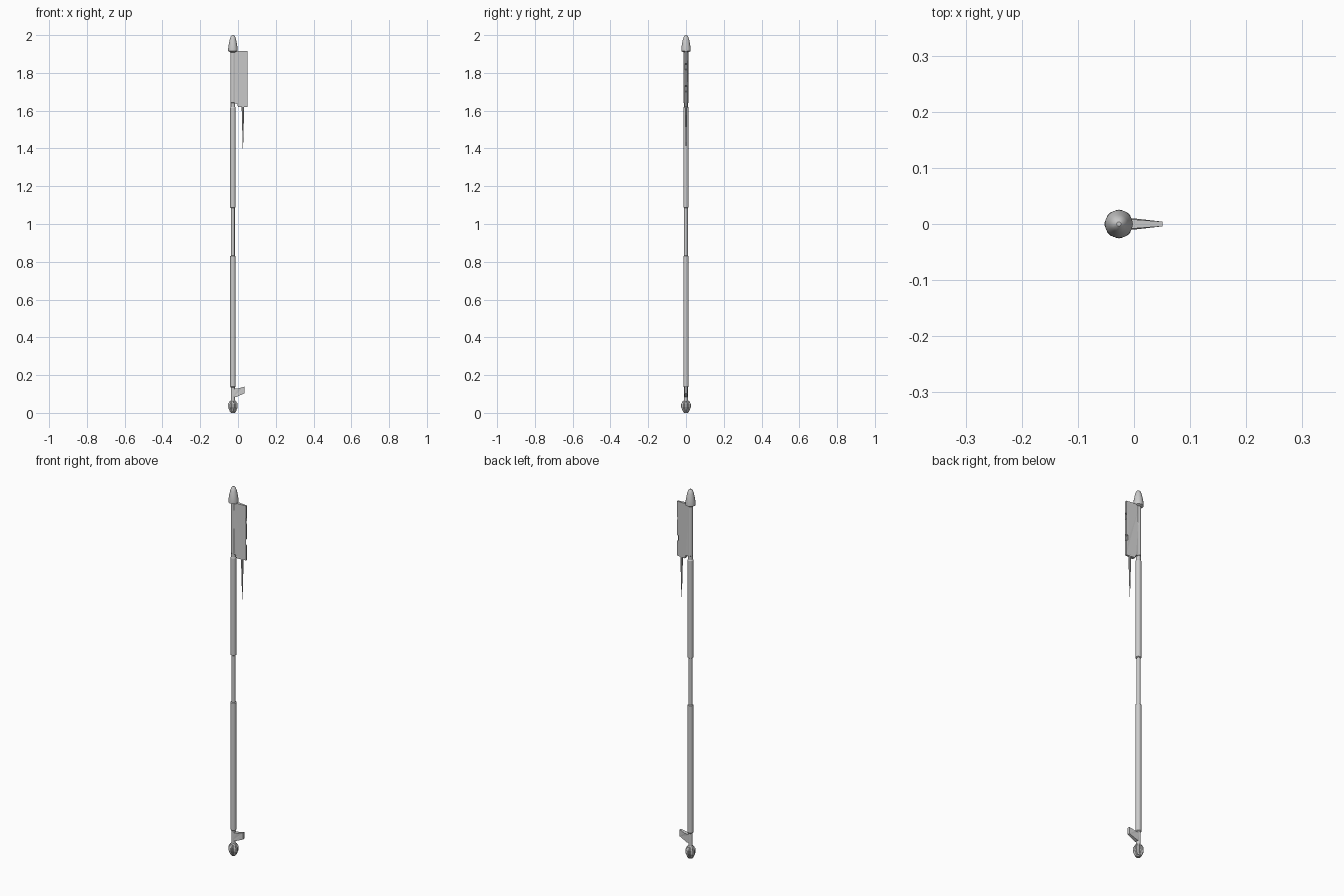
import bpy, bmesh
from math import pi, cos, sin

if "Cube" in bpy.data.objects:
    bpy.data.objects.remove(bpy.data.objects["Cube"])

AX = -0.027  # x position of the shaft axis


def finish(name, bm, smooth=False):
    bmesh.ops.recalc_face_normals(bm, faces=bm.faces)
    me = bpy.data.meshes.new(name)
    bm.to_mesh(me)
    bm.free()
    ob = bpy.data.objects.new(name, me)
    bpy.context.collection.objects.link(ob)
    if smooth:
        bpy.ops.object.select_all(action='DESELECT')
        ob.select_set(True)
        bpy.context.view_layer.objects.active = ob
        bpy.ops.object.shade_smooth_by_angle()
    return ob


def lathe(name, profile, n=16, smooth=True, mod=None):
    """Revolve (radius, z) points; mod(i) scales the radius of column i."""
    bm = bmesh.new()
    rings = []
    for r, z in profile:
        rings.append([bm.verts.new((AX + r * (mod(i) if mod else 1) * cos(2 * pi * i / n),
                                    r * (mod(i) if mod else 1) * sin(2 * pi * i / n), z))
                      for i in range(n)])
    for a, b in zip(rings, rings[1:]):
        for i in range(n):
            j = (i + 1) % n
            bm.faces.new((a[i], a[j], b[j], b[i]))
    bm.faces.new(rings[0])
    bm.faces.new(rings[-1])
    return finish(name, bm, smooth)


def plate(name, outline, thick):
    """Flat plate from an (x, z) outline; thick(x) gives half thickness."""
    bm = bmesh.new()
    front = [bm.verts.new((x, -thick(x), z)) for x, z in outline]
    back = [bm.verts.new((x, thick(x), z)) for x, z in outline]
    bm.faces.new(front)
    bm.faces.new(back[::-1])
    for i in range(len(outline)):
        j = (i + 1) % len(outline)
        bm.faces.new((front[i], front[j], back[j], back[i]))
    bmesh.ops.triangulate(bm, faces=[f for f in bm.faces if len(f.verts) > 4])
    return finish(name, bm)


# Stepped shaft with slim grip and necks
lathe("shaft", [(0.011, 0.05), (0.011, 0.135), (0.0145, 0.14), (0.0145, 0.83),
                (0.010, 0.832), (0.010, 1.085), (0.0145, 1.088), (0.0145, 1.615),
                (0.0115, 1.62), (0.0115, 1.64), (0.0135, 1.642), (0.0135, 1.92)])

# Rounded tip
lathe("tip", [(0.012, 1.908), (0.025, 1.915), (0.025, 1.93), (0.0215, 1.952),
              (0.0165, 1.978), (0.0105, 1.994), (0.004, 2.0)])

# Lobed pommel: core plus eight raised ribs
lathe("pommel_core", [(0.011, 0.0), (0.014, 0.008), (0.021, 0.032), (0.021, 0.048),
                      (0.013, 0.064), (0.010, 0.068)])
lathe("pommel_ribs", [(0.013, 0.003), (0.016, 0.006), (0.0255, 0.030), (0.0255, 0.047),
                      (0.017, 0.062)], n=32, smooth=False,
      mod=lambda i: 1.0 if i % 4 in (0, 1, 3) else 0.8)


# Wedge thickness shared by blade and fin
def wedge(x):
    return 0.010 - 0.006 * max(0, x) / 0.052


# Notched blade plate
E, N = 0.051, 0.040
plate("blade", [(AX, 1.918), (E, 1.915), (E, 1.85), (N, 1.845), (N, 1.82), (E, 1.815),
                (E, 1.733), (N, 1.728), (N, 1.705), (E, 1.70), (E, 1.62), (0.0, 1.62),
                (-0.004, 1.636), (AX, 1.64)], wedge)

# Long spike hanging below the blade
bm = bmesh.new()
bmesh.ops.create_cone(bm, cap_ends=True, segments=8, radius1=0.001, radius2=0.007, depth=0.23)
bmesh.ops.translate(bm, verts=bm.verts, vec=(0.026, 0, 1.515))
finish("spike", bm)

# Slanted fin near the foot
plate("lower_fin", [(AX, 0.127), (0.0, 0.129), (0.034, 0.139), (0.034, 0.103), (-0.012, 0.083),
                    (AX, 0.083)], wedge)
